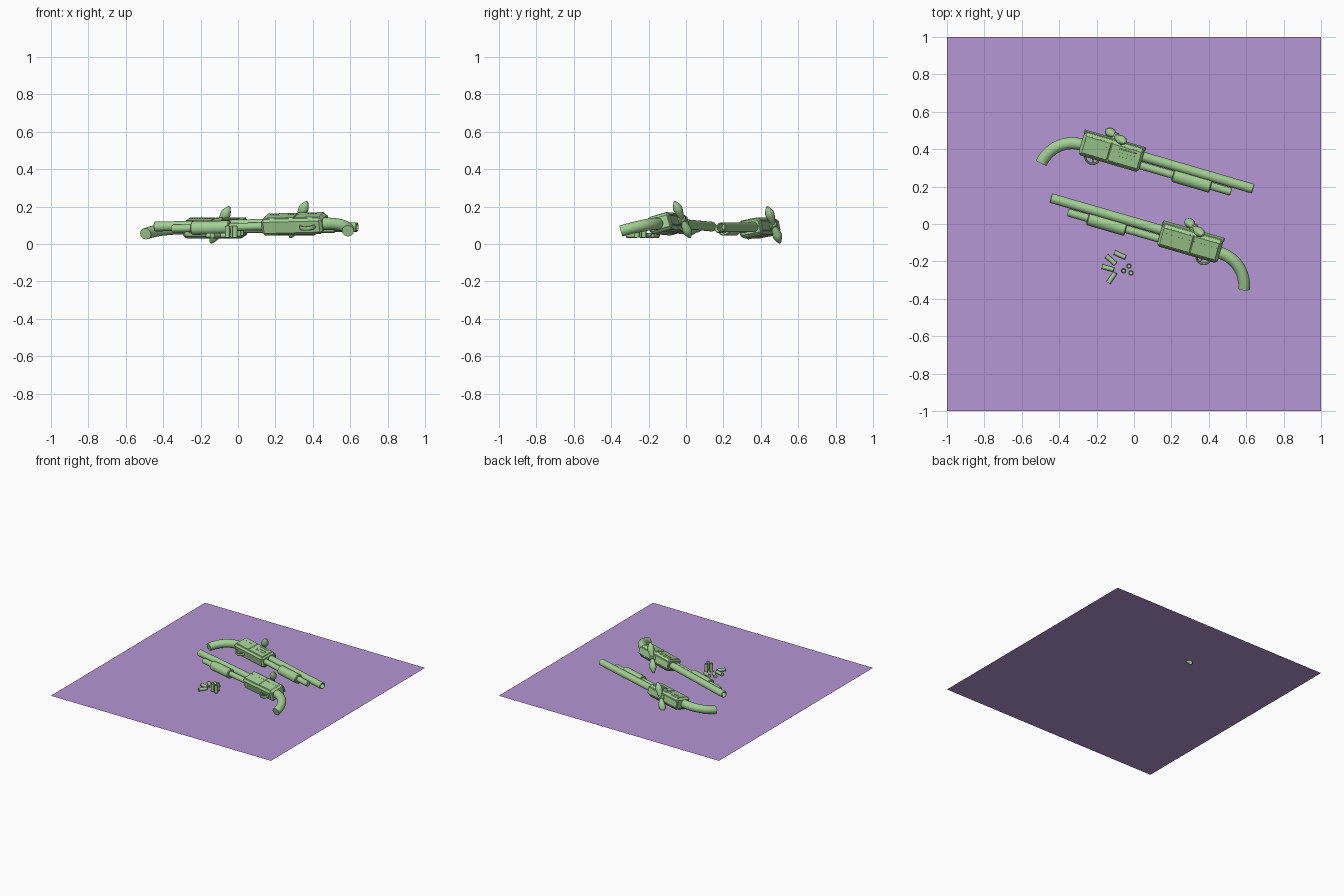
import bpy, bmesh
from math import radians, pi, cos, sin
from mathutils import Matrix, Vector
from mathutils.geometry import interpolate_bezier

if "Cube" in bpy.data.objects:
    bpy.data.objects.remove(bpy.data.objects["Cube"])

T, S = Matrix.Translation, Matrix.Diagonal
def R(a, ax): return Matrix.Rotation(radians(a), 4, ax)

def material(name, rgb):
    m = bpy.data.materials.new(name)
    m.diffuse_color = (*rgb, 1)
    m.use_nodes = True
    m.node_tree.nodes["Principled BSDF"].inputs["Base Color"].default_value = m.diffuse_color
    return m
GREEN = material("green_metal", (0.36, 0.63, 0.29))
PURPLE = material("purple_ground", (0.46, 0.31, 0.66))

def finish(bm, name, mat=GREEN):
    bmesh.ops.recalc_face_normals(bm, faces=bm.faces)
    me = bpy.data.meshes.new(name)
    bm.to_mesh(me)
    bm.free()
    me.shade_smooth()
    me.set_sharp_from_angle(angle=radians(32))
    me.materials.append(mat)
    return me

def place(me, name, mw=Matrix()):
    ob = bpy.data.objects.new(name, me)
    bpy.context.collection.objects.link(ob)
    ob.matrix_world = mw

def box(bm, x, y, z, bevel=0.0):
    """Box from (min, max) ranges, optionally chamfered."""
    c = [sum(r) / 2 for r in (x, y, z)]
    s = [r[1] - r[0] for r in (x, y, z)]
    vs = bmesh.ops.create_cube(bm, size=1, matrix=T(c) @ S((*s, 1)))["verts"]
    if bevel:
        es = list({e for v in vs for e in v.link_edges})
        bmesh.ops.bevel(bm, geom=es, offset=bevel, segments=1, affect='EDGES')

def lathe(bm, prof, mw=Matrix(), n=24):
    """Revolve (x, radius) points around the x axis; radius 0 closes it."""
    rings = []
    for x, r in prof:
        k = n if r else 1
        rings.append([bm.verts.new(mw @ Vector((x, r * cos(2*pi*i/n), r * sin(2*pi*i/n))))
                      for i in range(k)])
    for a, b in zip(rings, rings[1:]):
        for i in range(n):
            q = [a[i % len(a)], a[(i+1) % len(a)], b[(i+1) % len(b)], b[i % len(b)]]
            bm.faces.new(list(dict.fromkeys(q)))

def sweep(bm, pts, ra, rb, n=20):
    """Tube along a path in the xy plane with elliptical section (ra in plane, rb in z)."""
    rings = []
    for i, p in enumerate(pts):
        d = (pts[min(i+1, len(pts)-1)] - pts[max(i-1, 0)]).normalized()
        side = Vector((-d.y, d.x, 0))
        t = i / (len(pts) - 1)
        a, b = ra[0] + (ra[1]-ra[0])*t, rb[0] + (rb[1]-rb[0])*t
        rings.append([bm.verts.new(p + side*a*cos(2*pi*k/n) + Vector((0, 0, b*sin(2*pi*k/n))))
                      for k in range(n)])
    for a, b in zip(rings, rings[1:]):
        for k in range(n):
            bm.faces.new((a[k], a[(k+1) % n], b[(k+1) % n], b[k]))
    bm.faces.new(rings[0])
    bm.faces.new(rings[-1])

def V(x, y): return Vector((x, y, 0))

# Gun parts in local space: x forward, y up, z sideways
parts = {}
def part(name):
    parts[name] = bmesh.new()
    return parts[name]

b = part("barrel")
lathe(b, [(.15, 0), (.15, .026), (.779, .026), (.783, .023), (.783, .019), (.70, .019), (.70, 0)],
      T((0, .019, 0)), 32)

b = part("magazine_tube")
lathe(b, [(.15, 0), (.15, .021), (.668, .021), (.674, .017), (.674, 0)], T((0, -.031, 0)))

b = part("pump_handle")
lathe(b, [(.35, 0), (.35, .031), (.355, .036), (.557, .036), (.562, .031), (.562, 0)],
      T((0, -.033, 0)))

# Receiver: chamfered block with side plates split by a seam
b = part("receiver")
box(b, (-.168, .168), (-.065, .064), (-.044, .044), .013)
for s in (-1, 1):
    z = sorted((s*.038, s*.048))
    box(b, (-.155, -.012), (-.048, .051), z, .003)
    box(b, (-.010, .158), (-.048, .051), z, .003)

b = part("top_rail")
box(b, (-.172, .172), (.055, .067), (-.028, .028), .004)

b = part("side_rivets")
for s in (-1, 1):
    for i in range(22):
        x = -.147 + i * .014
        if abs(x + .012) > .007 and not (s > 0 and x > .02):
            box(b, (x - .004, x + .004), (.018, .021), sorted((s*.044, s*.0495)))

# Loading slots on one side only
b = part("ejection_slots")
box(b, (.03, .13), (.031, .037), (.044, .050), .001)
for y in (-.008, .012):
    box(b, (.035, .13), (y - .002, y + .002), (.044, .050))
for x in (.035, .127):
    box(b, (x, x + .003), (-.008, .012), (.044, .050))

# Curved pistol grip
b = part("grip")
grip = interpolate_bezier(V(-.15, -.012), V(-.28, -.008), V(-.335, -.11), V(-.343, -.168), 20)
sweep(b, grip, (.032, .032), (.033, .030))

# Trigger and guard
b = part("trigger_guard")
guard = [V(-.09 + .038*cos(a), -.062 + .036*sin(a)) for a in [pi + pi*i/16 for i in range(17)]]
sweep(b, guard, (.006, .006), (.012, .012), 12)
b = part("trigger")
sweep(b, interpolate_bezier(V(-.09, -.058), V(-.083, -.07), V(-.083, -.08), V(-.077, -.090), 8),
      (.005, .003), (.005, .004), 8)

# Two-winged turning key on top of the receiver
b = part("wing_key")
lathe(b, [(.05, 0), (.05, .024), (.074, .024), (.080, .015), (.096, .015), (.102, .010), (.102, 0)],
      R(90, 'Z'))
for s in (-1, 1):
    rot = R(-s * 60 if s > 0 else 120, 'Y')
    lathe(b, [(0, 0), (.008, .014), (.03, .020), (.058, .027), (.075, .027), (.092, .020),
              (.106, .012), (.114, .006), (.116, 0)], T((0, .083, 0)) @ rot @ S((1, .9, 1, 1)), 20)

meshes = {n: finish(bm, n) for n, bm in parts.items()}

# Two guns lying on opposite sides, tops towards the back
upper = T((-.119, .39, .086)) @ R(-16.3, 'Z') @ R(11, 'X')
lower = T((.302, -.096, .107)) @ R(-15.7, 'Z') @ R(16, 'X') @ R(-1.5, 'Y') @ R(180, 'Y')
for tag, mw in (("upper", upper), ("lower", lower)):
    for n, me in meshes.items():
        place(me, f"{tag}_{n}", mw)

# Loose shells: four lying, three standing
bm = bmesh.new()
lathe(bm, [(-.033, 0), (-.033, .0145), (-.029, .0145), (-.029, .0125), (.030, .0125),
           (.033, .010), (.029, .008), (.029, 0)], n=20)
shell = finish(bm, "shell")
for i, (x, y, a) in enumerate([(-.075, -.166, -25), (-.123, -.193, -42),
                               (-.139, -.236, -15), (-.118, -.287, 55)]):
    place(shell, f"lying_shell_{i+1}", T((x, y, .045)) @ R(a, 'Z'))
for i, (x, y) in enumerate([(-.027, -.225), (-.056, -.25), (-.016, -.262)]):
    place(shell, f"standing_shell_{i+1}", T((x, y, .066)) @ R(-90, 'Y'))

# Flat ground sheet; the lowest key wing pokes through it
bm = bmesh.new()
bmesh.ops.create_grid(bm, x_segments=1, y_segments=1, size=1, matrix=T((0, 0, .026)))
place(finish(bm, "base_sheet", PURPLE), "base_sheet")
